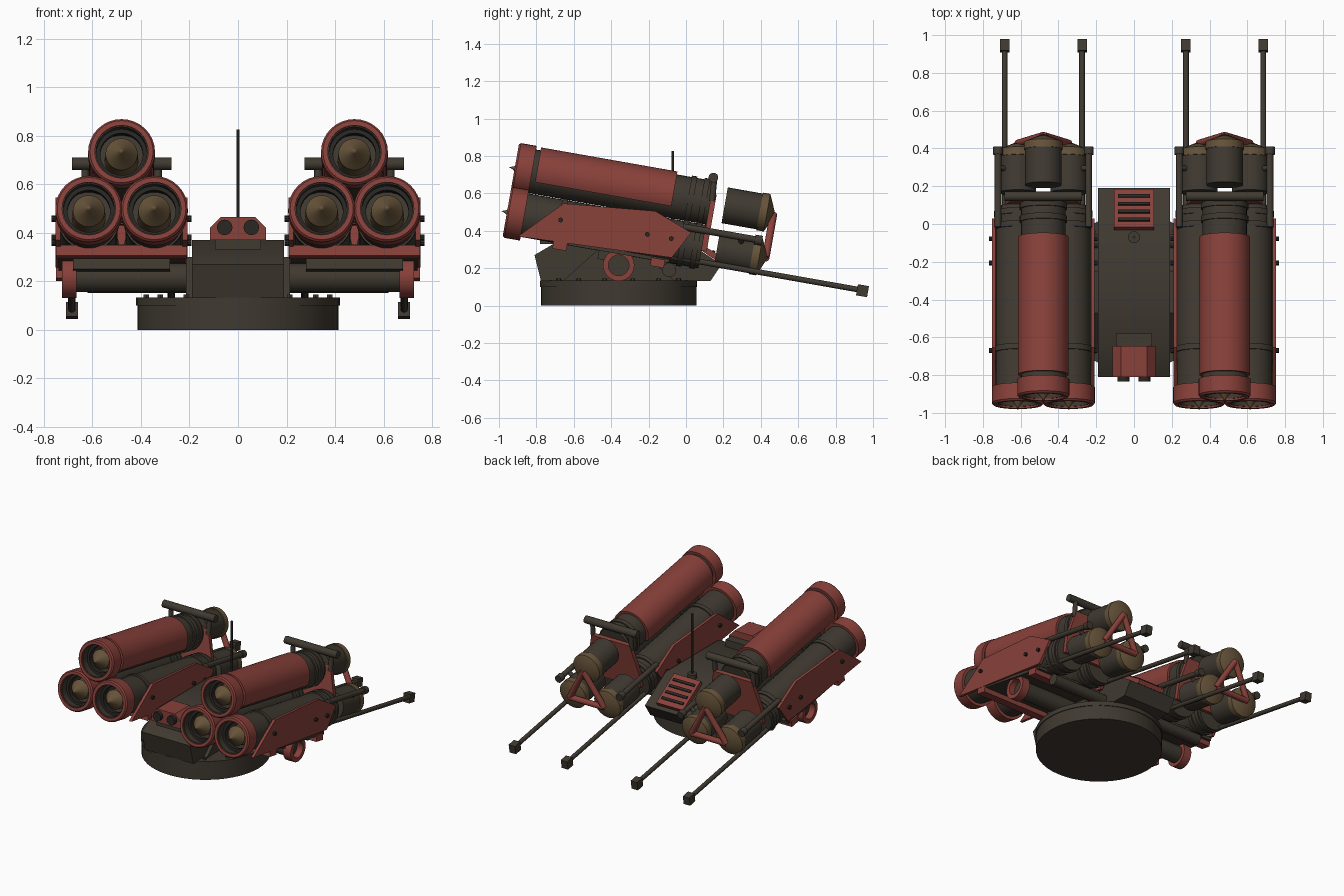
import bpy, bmesh, math
from mathutils import Matrix, Vector

cube = bpy.data.objects.get("Cube")
if cube:
    bpy.data.objects.remove(cube, do_unlink=True)


def material(name, rgb):
    m = bpy.data.materials.new(name)
    m.use_nodes = True
    m.diffuse_color = (*rgb, 1)
    m.node_tree.nodes["Principled BSDF"].inputs["Base Color"].default_value = (*rgb, 1)
    return m


RED = material("dull_red", (0.25, 0.052, 0.042))
DARK = material("dark_olive", (0.05, 0.041, 0.03))
BROWN = material("brass_brown", (0.135, 0.088, 0.042))
BLACK = material("near_black", (0.022, 0.02, 0.017))
WORLD = Matrix.Identity(4)


def finish(name, bm, mat, frame):
    bmesh.ops.remove_doubles(bm, verts=bm.verts, dist=1e-5)
    bmesh.ops.recalc_face_normals(bm, faces=bm.faces)
    mesh = bpy.data.meshes.new(name)
    bm.to_mesh(mesh)
    bm.free()
    mesh.materials.append(mat)
    ob = bpy.data.objects.new(name, mesh)
    bpy.context.collection.objects.link(ob)
    ob.matrix_world = frame
    bpy.ops.object.select_all(action='DESELECT')
    ob.select_set(True)
    bpy.context.view_layer.objects.active = ob
    bpy.ops.object.shade_smooth_by_angle(angle=math.radians(35))
    return ob


def lathe(name, profile, mat, frame, centre=(0, 0, 0), arc=(0, 360), steps=32):
    """Spin a closed (y, radius) outline around the y axis."""
    bm = bmesh.new()
    full = arc[1] - arc[0] == 360
    rings = []
    for i in range(steps if full else steps + 1):
        t = math.radians(arc[0] + (arc[1] - arc[0]) * i / steps)
        rings.append([bm.verts.new(Vector(centre) + Vector((r * math.cos(t), y, r * math.sin(t))))
                      for y, r in profile])
    n = len(profile)
    for i in range(steps):
        a, b = rings[i], rings[(i + 1) % len(rings)]
        for j in range(n):
            k = (j + 1) % n
            if profile[j][1] or profile[k][1]:
                bm.faces.new((a[j], a[k], b[k], b[j]))
    if not full:
        bm.faces.new(rings[0])
        bm.faces.new(rings[-1])
    return finish(name, bm, mat, frame)


def rod(name, p, q, r, mat, frame=WORLD, steps=16):
    p, q = Vector(p), Vector(q)
    d = q - p
    turn = Matrix.Translation((p + q) / 2) @ d.to_track_quat('Z', 'Y').to_matrix().to_4x4()
    bm = bmesh.new()
    bmesh.ops.create_cone(bm, cap_ends=True, segments=steps, radius1=r, radius2=r,
                          depth=d.length, matrix=turn)
    return finish(name, bm, mat, frame)


def box(name, centre, size, mat, frame=WORLD):
    bm = bmesh.new()
    bmesh.ops.create_cube(bm, size=1, matrix=Matrix.Translation(centre) @ Matrix.Diagonal((*size, 1)))
    return finish(name, bm, mat, frame)


def prism(name, outline, start, depth, mat, frame=WORLD, axis='x'):
    """Extrude a (y, z) outline along x, or an (x, z) outline along y."""
    bm = bmesh.new()
    face = bm.faces.new([bm.verts.new((start, a, b) if axis == 'x' else (a, start, b))
                         for a, b in outline])
    ext = bmesh.ops.extrude_face_region(bm, geom=[face])
    move = (depth, 0, 0) if axis == 'x' else (0, depth, 0)
    bmesh.ops.translate(bm, vec=move, verts=[v for v in ext["geom"] if isinstance(v, bmesh.types.BMVert)])
    return finish(name, bm, mat, frame)


# Round base with a ring of bolts
HUB = -0.36
rod("base_disc", (0, HUB, 0), (0, HUB, 0.1), 0.415, DARK, steps=48)
rod("base_ring", (0, HUB, 0.1), (0, HUB, 0.133), 0.42, DARK, steps=48)
for i in range(16):
    t = math.tau * (i + 0.5) / 16
    x, y = 0.385 * math.cos(t), HUB + 0.385 * math.sin(t)
    rod("base_bolt", (x, y, 0.13), (x, y, 0.145), 0.013, DARK, steps=6)

# Turret body
prism("turret_body", [(-0.775, 0.13), (-0.81, 0.27), (-0.64, 0.37), (-0.04, 0.37),
                      (0.19, 0.22), (0.13, 0.13)], -0.19, 0.38, DARK)

# Sensor head on the front of the body
box("sensor_mount", (0, -0.68, 0.375), (0.19, 0.2, 0.09), DARK)
prism("sensor_head", [(-0.115, 0.37), (0.115, 0.37), (0.115, 0.42), (0.07, 0.465),
                      (-0.07, 0.465), (-0.115, 0.42)], -0.81, 0.165, RED, axis='y')
for x in (-0.055, 0.055):
    rod("sensor_eye", (x, -0.835, 0.422), (x, -0.8, 0.422), 0.032, BLACK)

# Sloped rear vent
slope = math.atan2(-0.15, 0.23)
vent = Matrix.Translation((0, 0.07, 0.305)) @ Matrix.Rotation(slope, 4, 'X')
box("vent_plate", (0, 0, 0.012), (0.21, 0.24, 0.03), RED, vent)
for i in range(4):
    box("vent_slat", (0, -0.075 + 0.05 * i, 0.03), (0.17, 0.018, 0.009), BLACK, vent)

# Mast
rod("mast_base", (0, -0.07, 0.36), (0, -0.07, 0.4), 0.032, DARK)
rod("mast", (0, -0.07, 0.37), (0, -0.07, 0.825), 0.007, DARK, steps=8)

HIGH, LOW, SPREAD = 0.17, -0.068, 0.135
CENTRES = [(0, HIGH), (-SPREAD, LOW), (SPREAD, LOW)]

for s in (1, -1):
    # Pivot axle, its red end ring and the base brackets
    rod("pivot_axle", (s * 0.15, HUB, 0.215), (s * 0.68, HUB, 0.215), 0.06, DARK, steps=24)
    lathe("pivot_ring", [(0.665, 0.055), (0.665, 0.084), (0.725, 0.084), (0.725, 0.055)], RED,
          Matrix.Translation((0, HUB, 0.215)) @ Matrix.Rotation(-s * math.pi / 2, 4, 'Z'))
    prism("pivot_bracket", [(-0.66, 0.13), (-0.06, 0.13), (-0.25, 0.3), (-0.47, 0.3)],
          s * 0.19, s * 0.025, DARK)
    rod("rear_damper", (s * 0.18, -0.09, 0.19), (s * 0.62, -0.09, 0.19), 0.038, DARK)

    pod = Matrix.Translation((s * 0.48, 0, 0.4)) @ Matrix.Rotation(math.radians(-10), 4, 'X')

    for x, z in CENTRES:
        c = (x, 0, z)
        # Launch tube with open muzzle, and its red collar
        lathe("launch_tube", [(-0.95, 0.105), (-0.95, 0.118), (0.1, 0.118), (0.1, 0),
                              (-0.75, 0), (-0.75, 0.105)], DARK, pod, c)
        lathe("muzzle_collar", [(-0.96, 0.11), (-0.96, 0.13), (-0.95, 0.138), (-0.865, 0.138),
                                (-0.865, 0.11)], RED, pod, c)
        lathe("bore_ring", [(-0.9, 0.088), (-0.9, 0.106), (-0.86, 0.106), (-0.86, 0.088)],
              BLACK, pod, c)
        lathe("missile_nose", [(-0.99, 0), (-0.965, 0.01), (-0.9, 0.066), (-0.74, 0.07),
                               (-0.74, 0)], BROWN, pod, c)
        for v in (-0.02, 0.05) if z == HIGH else (-0.68, -0.02, 0.05):
            lathe("tube_band", [(v, 0.11), (v, 0.126), (v + 0.03, 0.126), (v + 0.03, 0.11)],
                  DARK, pod, c)
        # Exhaust catcher behind each tube
        lathe("exhaust_can", [(0.18, 0), (0.18, 0.097), (0.38, 0.097), (0.38, 0)], DARK, pod, c)
        lathe("exhaust_cap", [(0.37, 0), (0.37, 0.102), (0.41, 0.102), (0.455, 0)], BROWN, pod, c)

    # Red half-round sleeve on the upper tube
    lathe("tube_sleeve", [(-0.86 + 0.02, 0.11), (-0.84, 0.134), (-0.1, 0.134), (-0.1, 0.11)],
          RED, pod @ Matrix.Translation((0, 0, HIGH)), arc=(-24, 204))

    # Side panels with bolts
    for e in (1, -1):
        prism("side_panel", [(-0.88, -0.186), (-0.67, 0.03), (-0.18, 0.075), (0.03, -0.005),
                             (-0.05, -0.155)], e * 0.252, e * 0.02, RED, pod)
        for y, z in ((-0.67, -0.06), (-0.2, -0.055), (-0.07, -0.055)):
            rod("panel_bolt", (e * 0.26, y, z), (e * 0.288, y, z), 0.013, BLACK, pod, 8)

        # Rear support rails and long stabiliser rods
        rod("support_rail", (e * 0.24, -0.02, 0.018), (e * 0.24, 0.4, 0.018), 0.018, DARK, pod)
        rod("rail_end", (e * 0.24, 0.37, 0.018), (e * 0.24, 0.41, 0.018), 0.026, DARK, pod)
        rod("rail_clamp", (e * 0.18, 0.3, -0.03), (e * 0.24, 0.3, 0.018), 0.015, DARK, pod)
        rod("stabiliser_rod", (e * 0.205, -0.05, -0.15), (e * 0.205, 0.97, -0.15), 0.015, DARK, pod)
        box("stabiliser_foot", (e * 0.205, 0.985, -0.152), (0.05, 0.06, 0.06), DARK, pod)
        rod("handle_post", (e * 0.15, 0.11, 0.18), (e * 0.15, 0.1, 0.31), 0.016, DARK, pod)

    # Cradle under the tubes
    box("cradle_plate", (0, -0.36, -0.175), (0.52, 0.6, 0.02), DARK, pod)
    for y in (-0.65, -0.12):
        box("cradle_bar", (0, y, -0.195), (0.54, 0.075, 0.045), RED, pod)
    box("cradle_yoke", (0, -0.37, -0.2), (0.4, 0.14, 0.06), DARK, pod)

    # Rear plate, cross handle and triangular frame
    prism("rear_plate", [(-0.2, -0.09), (0.2, -0.09), (0.2, 0.02), (0.15, 0.22), (-0.15, 0.22),
                         (-0.2, 0.02)], 0.1, 0.028, RED, pod, 'y')
    rod("cross_handle", (-0.205, 0.095, 0.305), (0.205, 0.095, 0.305), 0.026, DARK, pod)
    for i in range(3):
        (x1, z1), (x2, z2) = CENTRES[i], CENTRES[(i + 1) % 3]
        rod("frame_strut", (x1, 0.445, z1), (x2, 0.445, z2), 0.02, RED, pod)
